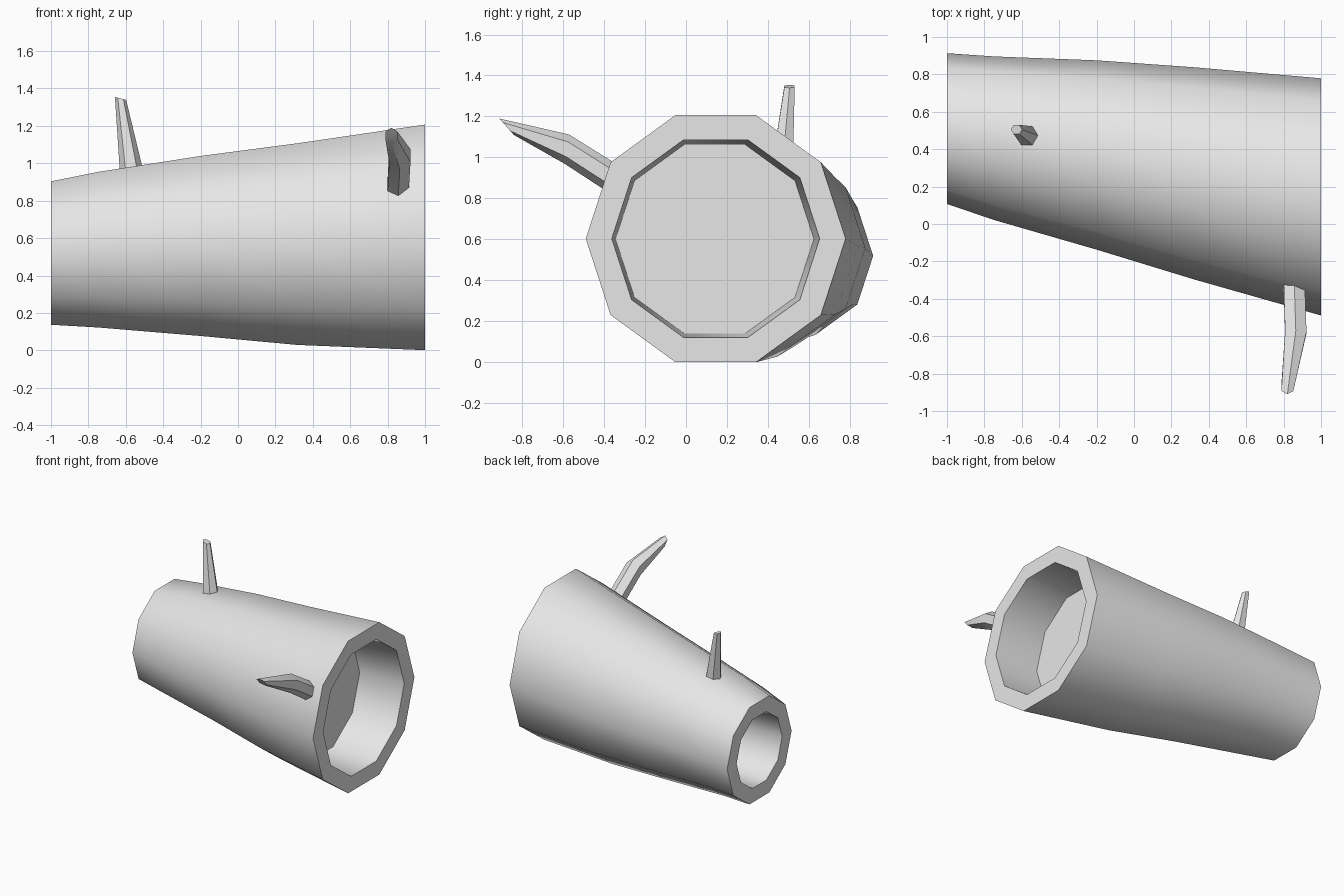
import bpy, bmesh
from math import cos, sin, tau, radians
from mathutils import Vector

cube = bpy.data.objects.get("Cube")
if cube:
    bpy.data.objects.remove(cube, do_unlink=True)

GREY = (0.8, 0.8, 0.8, 1)
wood = bpy.data.materials.new("pale grey wood")
wood.use_nodes = True
wood.diffuse_color = GREY
wood.node_tree.nodes["Principled BSDF"].inputs["Base Color"].default_value = GREY


def loft(name, sections, sides, turn=0.0):
    """Skin a closed tube through (centre, u, v) cross-sections and cap both ends."""
    bm = bmesh.new()
    rings = []
    for centre, u, v in sections:
        angles = [turn + tau * i / sides for i in range(sides)]
        rings.append([bm.verts.new(Vector(centre) + Vector(u) * cos(a) + Vector(v) * sin(a))
                      for a in angles])
    for a, b in zip(rings, rings[1:]):
        for i in range(sides):
            j = (i + 1) % sides
            bm.faces.new((a[i], a[j], b[j], b[i]))
    bm.faces.new(rings[0][::-1])
    bm.faces.new(rings[-1])
    bmesh.ops.recalc_face_normals(bm, faces=bm.faces)
    mesh = bpy.data.meshes.new(name)
    bm.to_mesh(mesh)
    bm.free()
    mesh.materials.append(wood)
    obj = bpy.data.objects.new(name, mesh)
    bpy.context.collection.objects.link(obj)
    bpy.ops.object.select_all(action="DESELECT")
    obj.select_set(True)
    bpy.context.view_layer.objects.active = obj
    bpy.ops.object.shade_smooth_by_angle(angle=radians(50))
    return obj


# Log: small recess floor and rim, tapering bark, large rim and recess floor
log_profile = [  # x, y, z, radius
    (-0.55, 0.50, 0.52, 0.27), (-1.0, 0.51, 0.52, 0.285),
    (-1.0, 0.51, 0.52, 0.403), (-0.75, 0.459, 0.538, 0.437),
    (-0.2, 0.369, 0.558, 0.506), (0.32, 0.271, 0.568, 0.567),
    (1.0, 0.145, 0.604, 0.634),
    (1.0, 0.145, 0.604, 0.507), (0.63, 0.14, 0.602, 0.484),
]
loft("hollow_log", [((x, y, z), (0, r, 0), (0, 0, r)) for x, y, z, r in log_profile], 10)

# Bent branch on the front, with a slanted broken tip
loft("front_branch", [
    ((0.855, -0.29, 0.855), (0.065, 0, 0), (0, 0.035, 0.06)),
    ((0.865, -0.58, 1.04), (0.066, 0, 0), (0, 0.01, 0.072)),
    ((0.82, -0.875, 1.15), (0.037, 0, 0), (0, -0.035, 0.04)),
], 6, radians(30))

# Straight stub on top, leaning towards the narrow end
loft("top_branch", [
    ((-0.56, 0.465, 0.9), (0.068, 0, 0), (0, 0.064, 0)),
    ((-0.628, 0.505, 1.347), (0.03, 0, -0.008), (0, 0.029, 0)),
], 6)
